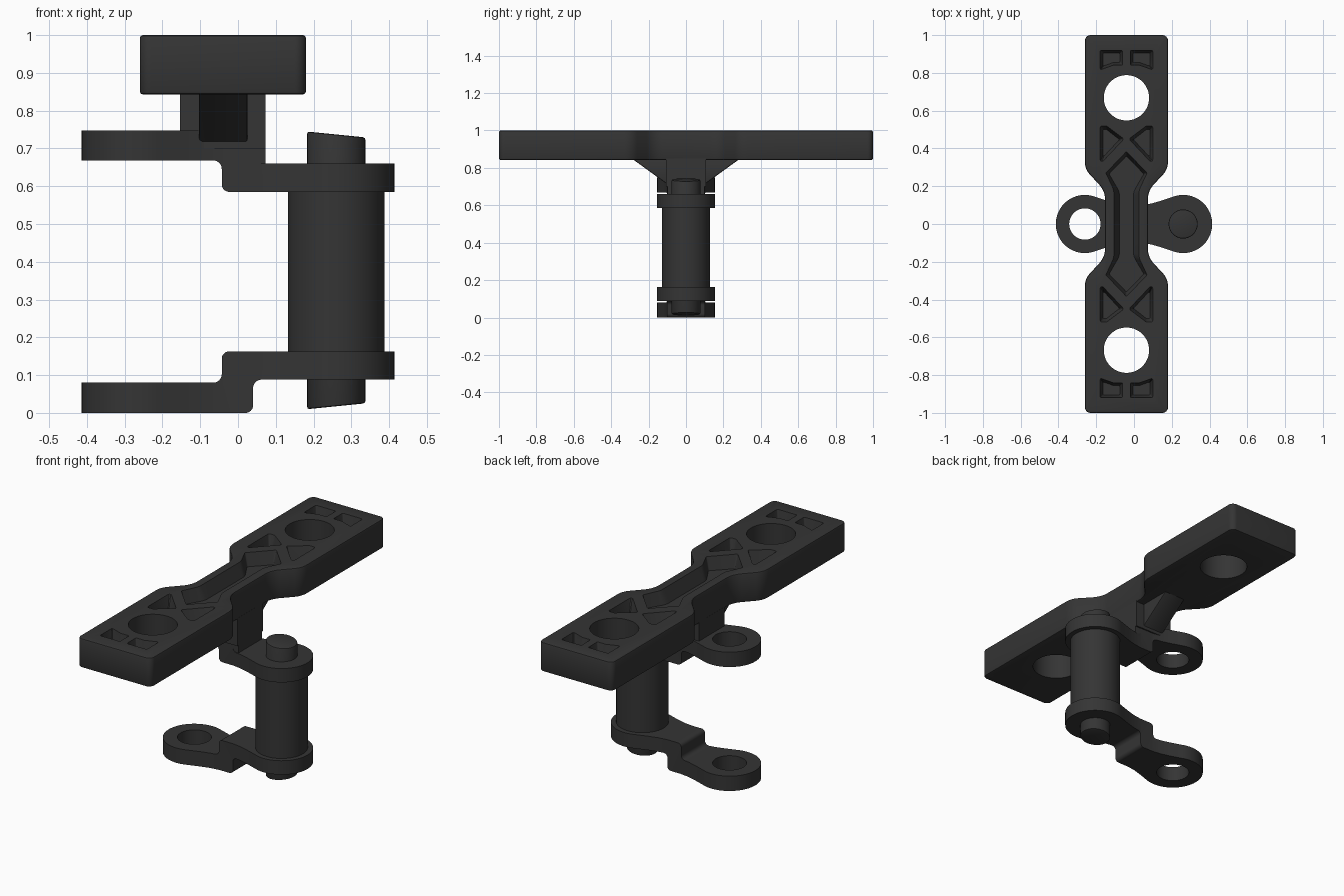
import bpy, bmesh, math
from mathutils import Vector

if "Cube" in bpy.data.objects:
    bpy.data.objects.remove(bpy.data.objects["Cube"])

dark = bpy.data.materials.new("dark_steel")
dark.diffuse_color = (0.035, 0.035, 0.035, 1)
dark.use_nodes = True
dark.node_tree.nodes["Principled BSDF"].inputs["Base Color"].default_value = dark.diffuse_color
CX = -0.04                      # centre line of the top plate
PIN_X = 0.26                    # distance of the pivots from x = 0


def rounded(corners, segs=8):
    """Outline from (u, v, radius) corners, each filleted."""
    out, n = [], len(corners)
    for i, (u, v, r) in enumerate(corners):
        p = Vector((u, v))
        a = Vector(corners[i - 1][:2]) - p
        b = Vector(corners[(i + 1) % n][:2]) - p
        if r == 0:
            out.append((u, v))
            continue
        half = a.angle(b) / 2
        d = r / math.tan(half)
        a.normalize()
        b.normalize()
        c = p + (a + b).normalized() * (r / math.sin(half))
        s, e = p + a * d - c, p + b * d - c
        sweep = s.angle(e)
        for k in range(segs + 1):
            t = k / segs
            w = (s * math.sin((1 - t) * sweep) + e * math.sin(t * sweep)) / math.sin(sweep)
            out.append(tuple(c + w))
    return out


def circle(x, y, r, n=64):
    return [(x + r * math.cos(2 * math.pi * i / n), y + r * math.sin(2 * math.pi * i / n)) for i in range(n)]


def loft(name, low, high, lo, hi, axis="z", bevel=0.0):
    """Solid between two outlines with matching points."""
    place = {"x": lambda p, h: (h, p[0], p[1]),
             "y": lambda p, h: (p[0], h, p[1]),
             "z": lambda p, h: (p[0], p[1], h)}[axis]
    bm = bmesh.new()
    a = [bm.verts.new(place(p, lo)) for p in low]
    b = [bm.verts.new(place(p, hi)) for p in high]
    n = len(a)
    bm.faces.new(a)
    bm.faces.new(b)
    for i in range(n):
        j = (i + 1) % n
        bm.faces.new((a[i], a[j], b[j], b[i]))
    bmesh.ops.recalc_face_normals(bm, faces=bm.faces)
    if bevel:
        rim = [e for e in bm.edges if e.calc_face_angle(0) > math.radians(50)]
        bmesh.ops.bevel(bm, geom=rim, offset=bevel, segments=2, profile=0.5, affect="EDGES")
    me = bpy.data.meshes.new(name)
    bm.to_mesh(me)
    bm.free()
    ob = bpy.data.objects.new(name, me)
    me.materials.append(dark)
    bpy.context.collection.objects.link(ob)
    return ob


def prism(name, pts, lo, hi, axis="z", bevel=0.0):
    return loft(name, pts, pts, lo, hi, axis, bevel)


def boolean(ob, cutter, op="DIFFERENCE"):
    mod = ob.modifiers.new("cut", "BOOLEAN")
    mod.operation, mod.object, mod.solver = op, cutter, "EXACT"
    bpy.context.view_layer.objects.active = ob
    bpy.ops.object.modifier_apply(modifier=mod.name)
    bpy.data.objects.remove(cutter)


def flip(corners, sx, sy):
    return [(CX + sx * u, sy * v, r) for u, v, r in corners]


# Top plate with a narrow waist
quarter = [(0.22, 1, 0.03), (0.22, 0.29, 0.1), (0.113, 0.175, 0.12)]
edge = quarter + [(u, -v, r) for u, v, r in reversed(quarter)]
edge += [(-u, -v, r) for u, v, r in edge]
plate = prism("top_plate", rounded(flip(edge, 1, 1)), 0.843, 1.0, bevel=0.008)
for y in (-0.668, 0.668):
    boolean(plate, prism("bolt_hole", circle(CX, y, 0.12), 0.7, 1.1))

# Tapered weight-saving pockets
FLOOR = 0.93
end_top = [(-0.14, 0.92, .006), (-0.02, 0.92, .006), (-0.02, 0.84, .006), (-0.07, 0.84, .006), (-0.14, 0.815, .006)]
end_low = [(-0.125, 0.905, .006), (-0.035, 0.905, .006), (-0.035, 0.855, .006), (-0.07, 0.855, .006), (-0.125, 0.835, .006)]
tri_top = [(-0.14, 0.52, .01), (-0.105, 0.52, .01), (-0.012, 0.45, .01), (-0.14, 0.315, .01)]
tri_low = [(-0.125, 0.50, .006), (-0.105, 0.50, .006), (-0.037, 0.447, .006), (-0.125, 0.352, .006)]
for sx in (-1, 1):
    for sy in (-1, 1):
        for top, low in ((end_top, end_low), (tri_top, tri_low)):
            boolean(plate, loft("pocket", rounded(flip(low, sx, sy), 3),
                                rounded(flip(top, sx, sy), 3), FLOOR, 1.003))


def channel(apex, wide, wy, neck, ny):
    c = [(0, apex, .006), (wide, wy, .008), (neck, ny, .08)]
    c += [(neck, -ny, .08), (wide, -wy, .008), (0, -apex, .006)]
    c += [(-u, -v, r) for u, v, r in c[1:3]] + [(-u, -v, r) for u, v, r in c[3:5]]
    return rounded(flip(c, 1, 1), 5)


boolean(plate, loft("centre_channel", channel(0.36, 0.092, 0.265, 0.037, 0.17),
                    channel(0.385, 0.11, 0.27, 0.068, 0.18), FLOOR, 1.003))

# Pedestal and gussets below the plate
pedestal = prism("pedestal", [(-0.153, -0.108), (0.073, -0.108), (0.073, 0.108), (-0.153, 0.108)], 0.7, 0.85)
step = prism("pedestal_step", [(-0.04, -0.1), (0.073, -0.1), (0.073, 0.1), (-0.04, 0.1)], 0.65, 0.72)
gusset = prism("gusset", [(-0.29, 0.85), (-0.28, 0.843), (-0.108, 0.718), (0.108, 0.718), (0.28, 0.843), (0.29, 0.85)],
               -0.103, 0.025, "x", bevel=0.006)

# Cranked side links: front profile intersected with the plan outline
crank = [(-0.45, 0, 0), (0.04, 0, .02), (0.04, 0.088, .022), (0.45, 0.088, 0),
         (0.45, 0.163, 0), (-0.043, 0.163, .02), (-0.043, 0.08, .022), (-0.45, 0.08, 0)]
R, half = 0.154, []
for i in range(41):
    a = math.radians(-112 + 224 * i / 40)
    half.append((PIN_X + R * math.cos(a), R * math.sin(a)))
neck = [(0.14, 0.122), (0.09, 0.108), (0.04, 0.101)]
half = [(x, -y) for x, y in reversed(neck)] + half + neck
plan = half + [(-x, -y) for x, y in half]
for name, z0, s in (("lower_link", 0, 1), ("upper_link", 0.748, -1)):
    profile = rounded([(x, z0 + s * z, r) for x, z, r in crank])
    link = prism(name, profile, -0.3, 0.3, "y")
    boolean(link, prism("plan_cutter", plan, -0.2, 1.2), "INTERSECT")
    boolean(link, prism("link_hole", circle(-PIN_X, 0, 0.083), -0.3, 1.3))

# Barrel and slant-ended pin
barrel = prism("barrel", circle(PIN_X, 0, 0.128), 0.16, 0.588)
pin = prism("pin", circle(PIN_X, 0, 0.077), 0.0175, 0.737, bevel=0.006)
for v in pin.data.vertices:
    v.co.z += (0.1 if v.co.z < 0.4 else -0.1) * (v.co.x - PIN_X)

# Smooth curved sides, sharp edges
for ob in bpy.context.scene.objects:
    ob.select_set(True)
    bpy.context.view_layer.objects.active = ob
bpy.ops.object.shade_smooth_by_angle(angle=math.radians(30))
